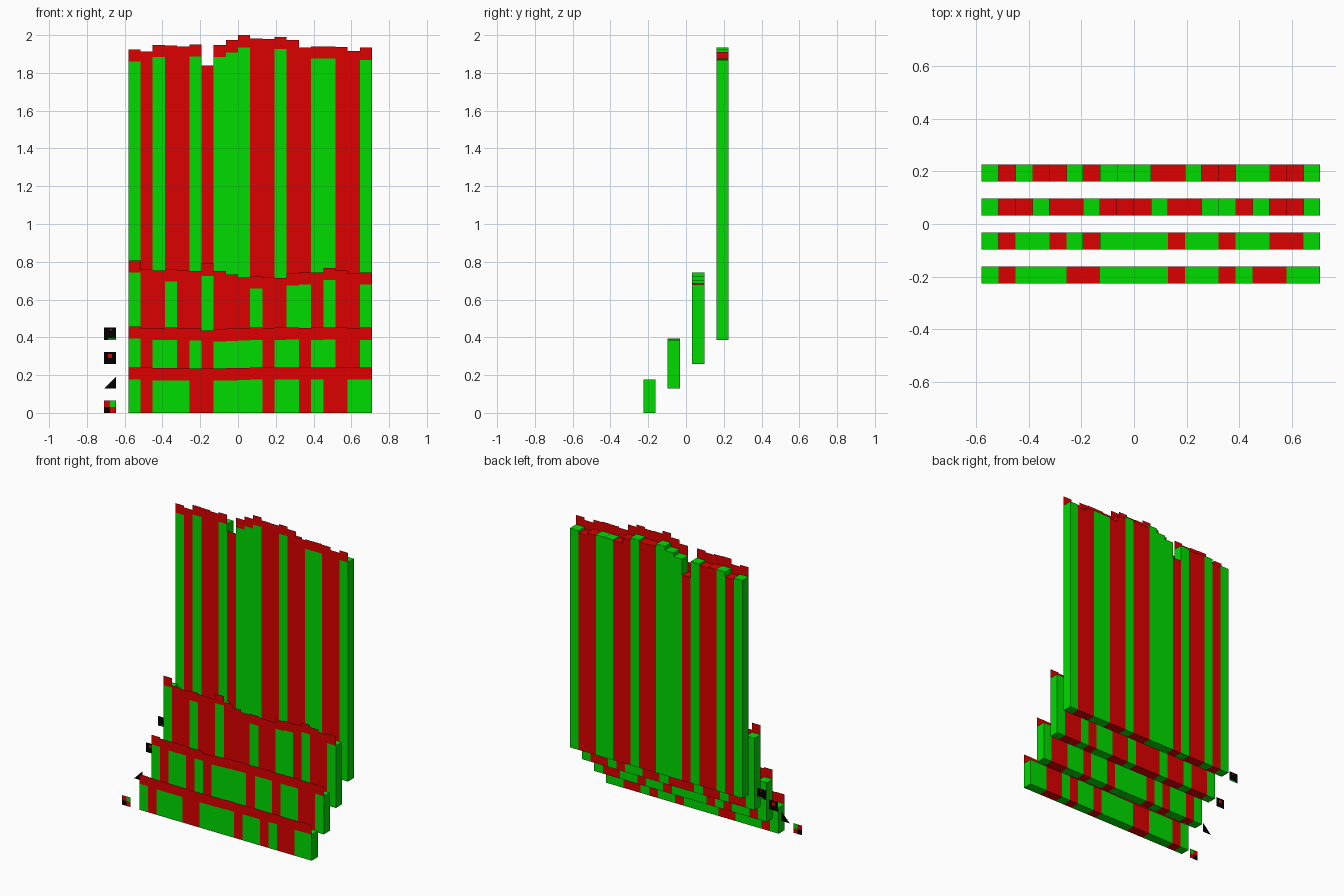
import bpy, bmesh

cube = bpy.data.objects.get("Cube")
if cube:
    bpy.data.objects.remove(cube, do_unlink=True)

UNIT = 1.419 / 22          # width of one bar
LEFT = -11 * UNIT          # left edge of the key plates
BARS = LEFT + 2 * UNIT     # left edge of the first bar
FRONT = -3.5 * UNIT        # front face of the first row


def material(name, colour):
    mat = bpy.data.materials.new(name)
    mat.use_nodes = True
    mat.diffuse_color = (*colour, 1)
    mat.node_tree.nodes["Principled BSDF"].inputs["Base Color"].default_value = (*colour, 1)
    return mat


MATERIALS = [material("green", (0, 0.72, 0)),
             material("red", (0.72, 0, 0)),
             material("black", (0, 0, 0))]
INDEX = {"G": 0, "R": 1, "K": 2}


def finish(name, bm):
    mesh = bpy.data.meshes.new(name)
    bm.to_mesh(mesh)
    bm.free()
    for mat in MATERIALS:
        mesh.materials.append(mat)
    bpy.context.collection.objects.link(bpy.data.objects.new(name, mesh))


def plate(bm, x, z, width, height, y, key, corners=((0, 0), (1, 0), (1, 1), (0, 1))):
    """Flat sheet facing the front."""
    face = bm.faces.new([bm.verts.new((x + a * width, y, z + b * height)) for a, b in corners])
    face.material_index = INDEX[key]
    return face


def bar(bm, x, z, height, y, key):
    """Upright bar: its front sheet pushed back by one unit."""
    front = plate(bm, x, z, UNIT, height, y, key)
    out = bmesh.ops.extrude_face_region(bm, geom=[front], use_keep_orig=True)["geom"]
    bmesh.ops.translate(bm, vec=(0, UNIT, 0),
                        verts=[g for g in out if isinstance(g, bmesh.types.BMVert)])
    for g in out:
        if isinstance(g, bmesh.types.BMFace):
            for edge in g.edges:
                for side in edge.link_faces:
                    side.material_index = INDEX[key]


# Each row: bar colours, top level, and small rises above it in thousandths
ROWS = [
    ("GRGGGRRGGGGRGGRGRRGG", 0.235,
     [6, 4, 2, 2, 2, 1, 0, 1, 2, 3, 5, 4, 5, 6, 5, 6, 5, 4, 5, 6]),
    ("GRGGRGRGGGGRGGRGGRRG", 0.435,
     [23, 15, 15, 16, 13, 14, 0, 8, 11, 14, 16, 15, 16, 17, 15, 16, 17, 16, 15, 16]),
    ("GRRGRRGRRRGRRGGRGRRG", 0.71,
     [98, 50, 43, 50, 43, 41, 80, 42, 22, 6, 13, 6, 3, 28, 35, 32, 58, 43, 27, 33]),
    ("GRGRRGRGGGRRGRRGGRRG", 1.84,
     [85, 73, 108, 106, 100, 110, 0, 108, 133, 160, 141, 139, 150, 134, 94, 100, 101, 97, 77, 94]),
]

for number, (colours, level, rises) in enumerate(ROWS):
    y = FRONT + 2 * number * UNIT
    base = 2 * number * UNIT
    bars, caps = bmesh.new(), bmesh.new()
    for i, (key, rise) in enumerate(zip(colours, rises)):
        top = level + rise / 1000
        x = BARS + i * UNIT
        bar(bars, x, base, top - UNIT - base, y, key)
        plate(caps, x, top - UNIT, UNIT, UNIT, y, "R")
    bmesh.ops.recalc_face_normals(bars, faces=bars.faces)
    finish(f"bar_row_{number + 1}", bars)
    finish(f"red_caps_{number + 1}", caps)

# Key plates beside the rows, as small patchworks from top to bottom
KEYS = {0: ["RG", "KR"],
        2: ["KKKKKK", "KKRRKK", "KKRRKK", "KKKKKK", "KKKKKK", "KKKKKK"],
        3: ["KKKKKK", "KKKRKK", "KKKKKK", "KKKKKK", "KKKKKK", "KKKKKK", "KKKKKK", "KKGGGG"]}
for number, pattern in KEYS.items():
    bm = bmesh.new()
    height = UNIT / len(pattern)
    for r, line in enumerate(reversed(pattern)):
        width = UNIT / len(line)
        for c, key in enumerate(line):
            plate(bm, LEFT + c * width, 2 * number * UNIT + r * height,
                  width, height, FRONT + 2 * number * UNIT, key)
    finish(f"key_plate_{number + 1}", bm)

# Triangular key plate of the second row
bm = bmesh.new()
plate(bm, LEFT, 2 * UNIT, UNIT, UNIT, FRONT + 2 * UNIT, "K", ((0, 0), (1, 0), (1, 1)))
finish("key_triangle", bm)
